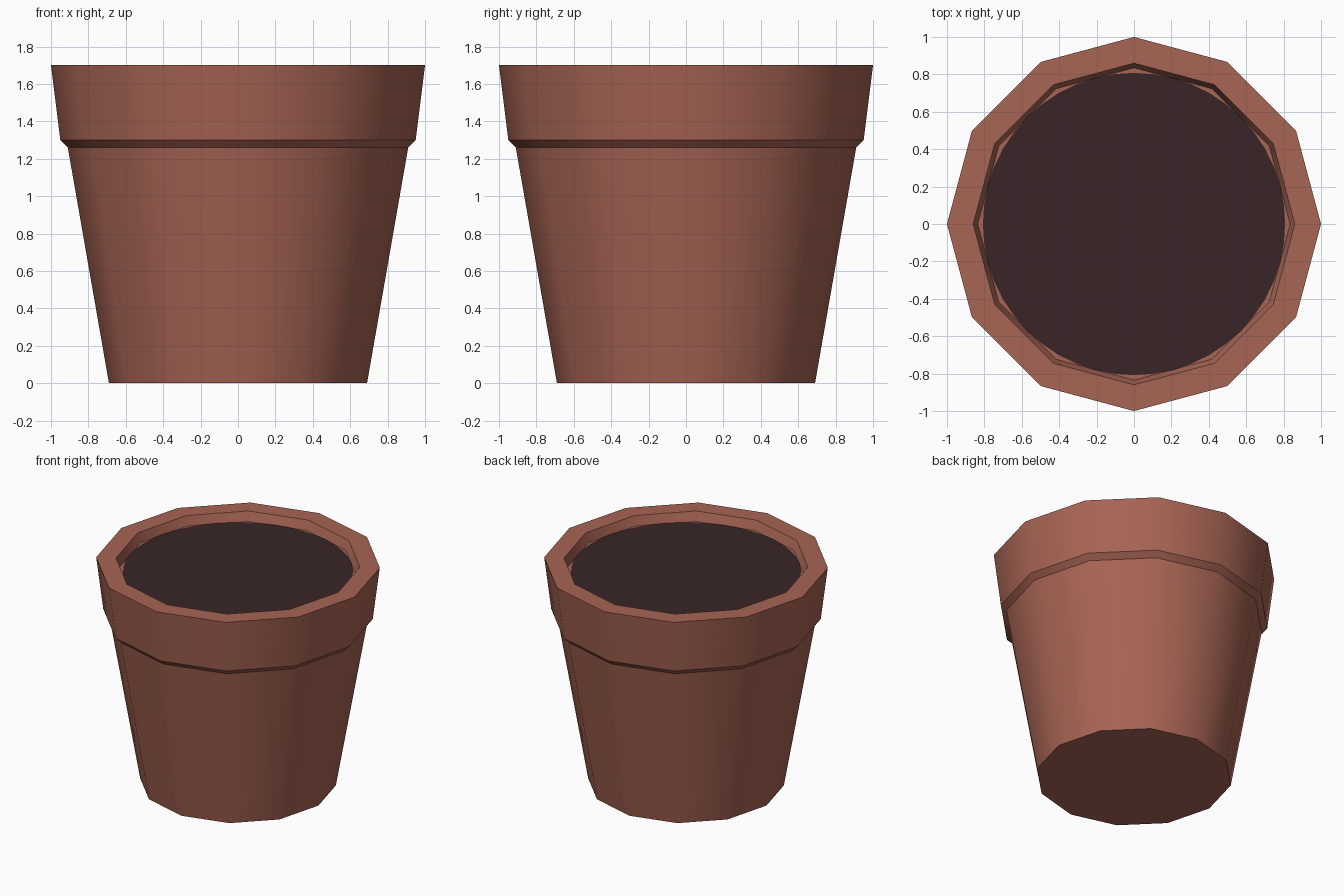
import bpy, bmesh, math

if "Cube" in bpy.data.objects:
    bpy.data.objects.remove(bpy.data.objects["Cube"])


def material(name, color):
    m = bpy.data.materials.new(name)
    m.diffuse_color = (*color, 1.0)
    m.use_nodes = True
    m.node_tree.nodes["Principled BSDF"].inputs["Base Color"].default_value = m.diffuse_color
    return m


def lathe(name, profile, sides, mat):
    """Closed turned solid: (radius, height) rings, capped at both ends."""
    bm = bmesh.new()
    rings = []
    for r, z in profile:
        rings.append([bm.verts.new((r * math.cos(math.tau * i / sides),
                                    r * math.sin(math.tau * i / sides), z))
                      for i in range(sides)])
    for a, b in zip(rings, rings[1:]):
        for i in range(sides):
            j = (i + 1) % sides
            bm.faces.new((a[i], a[j], b[j], b[i]))
    bm.faces.new(rings[0][::-1])
    bm.faces.new(rings[-1])
    bmesh.ops.recalc_face_normals(bm, faces=bm.faces)
    mesh = bpy.data.meshes.new(name)
    bm.to_mesh(mesh)
    bm.free()
    mesh.materials.append(mat)
    obj = bpy.data.objects.new(name, mesh)
    bpy.context.collection.objects.link(obj)
    # Smooth round the sides, sharp at the lip and rim
    bpy.ops.object.select_all(action='DESELECT')
    obj.select_set(True)
    bpy.context.view_layer.objects.active = obj
    bpy.ops.object.shade_smooth_by_angle(angle=math.radians(31))
    return obj


terracotta = material("terracotta", (0.39, 0.128, 0.09))
soil_brown = material("dark_soil", (0.040, 0.018, 0.019))

# Twelve-sided pot: tapered body, chamfered collar, rim, shallow recess
lathe("pot", [(0.69, 0), (0.91, 1.26), (0.95, 1.30), (1.0, 1.70),
              (0.86, 1.70), (0.835, 1.63)], 12, terracotta)

# Round soil surface filling the recess
lathe("soil", [(0.808, 1.628), (0.808, 1.634)], 48, soil_brown)
